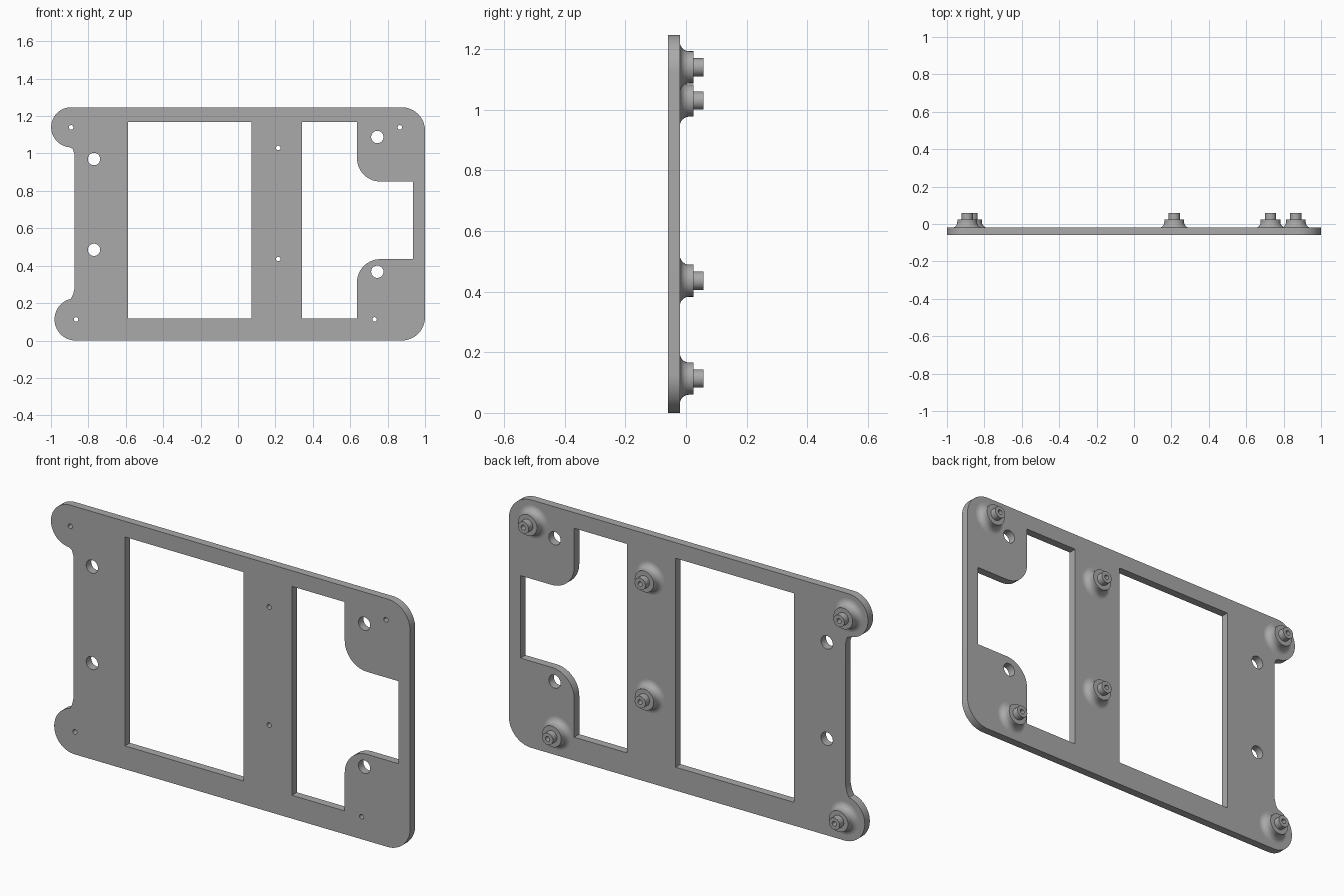
import bpy, bmesh
from math import sin, cos, pi, radians
from mathutils import Vector, Matrix

cube = bpy.data.objects.get("Cube")
if cube:
    bpy.data.objects.remove(cube)

# Single grey plastic
grey = bpy.data.materials.new("grey plastic")
grey.use_nodes = True
colour = (0.4, 0.4, 0.4, 1)
grey.diffuse_color = colour
grey.node_tree.nodes["Principled BSDF"].inputs["Base Color"].default_value = colour

BACK, FRONT = -0.02, -0.06
BORE = 0.012


def arc(cx, cz, r, a0, a1, n=16):
    angles = [radians(a0 + (a1 - a0) * i / n) for i in range(n + 1)]
    return [(cx + r * cos(a), cz + r * sin(a)) for a in angles]


def circle(cx, cz, r, n=32):
    return arc(cx, cz, r, 0, 360, n)[:-1]


def smooth(obj):
    bpy.ops.object.select_all(action='DESELECT')
    obj.select_set(True)
    bpy.context.view_layer.objects.active = obj
    bpy.ops.object.shade_smooth_by_angle(angle=radians(30))


# Plate outline with two ears on one side, rounded corners on the other
outline = (arc(-0.892, 1.14, 0.107, 90, 266, 32)
           + [(-0.883, 1.024), (-0.874, 0.995), (-0.874, 0.28), (-0.882, 0.245)]
           + arc(-0.868, 0.113, 0.113, 103, 270, 32)
           + arc(0.875, 0.125, 0.125, 270, 360)
           + arc(0.875, 1.122, 0.125, 0, 90))

# Large window, and narrow window that widens between two rounded tabs
low, high = 0.117, 1.168
large_window = [(-0.587, low), (0.072, low), (0.072, high), (-0.587, high)]
notched_window = ([(0.342, low), (0.636, low)]
                  + arc(0.761, 0.31, 0.125, 180, 90)
                  + [(0.935, 0.435), (0.935, 0.85)]
                  + arc(0.761, 0.975, 0.125, 270, 180)
                  + [(0.636, high), (0.342, high)])

screw_holes = [(-0.77, 0.97), (-0.77, 0.485), (0.745, 1.088), (0.745, 0.368)]
standoffs = [(-0.892, 1.14), (0.865, 1.14), (0.215, 1.03),
             (0.215, 0.436), (-0.866, 0.113), (0.73, 0.113)]

loops = [outline, large_window, notched_window]
loops += [circle(x, z, 0.033) for x, z in screw_holes]
loops += [circle(x, z, BORE, 24) for x, z in standoffs]

# Plate: filled flat curve, extruded and stood upright
curve = bpy.data.curves.new("plate", 'CURVE')
curve.dimensions = '2D'
curve.fill_mode = 'BOTH'
curve.extrude = (BACK - FRONT) / 2
for points in loops:
    spline = curve.splines.new('POLY')
    spline.points.add(len(points) - 1)
    for p, (x, z) in zip(spline.points, points):
        p.co = (x, z, 0, 1)
    spline.use_cyclic_u = True
curve.materials.append(grey)
plate = bpy.data.objects.new("plate", curve)
bpy.context.collection.objects.link(plate)
plate.matrix_world = (Matrix.Translation((0, (BACK + FRONT) / 2, 0))
                      @ Matrix.Rotation(pi / 2, 4, 'X'))
bpy.ops.object.select_all(action='DESELECT')
plate.select_set(True)
bpy.context.view_layer.objects.active = plate
bpy.ops.object.convert(target='MESH')
smooth(plate)

# Standoff: filleted foot, boss and hollow pin, turned about the y axis
BOSS, FILLET, PIN = 0.053, 0.03, 0.03
profile = arc(BOSS + FILLET, BACK + FILLET, FILLET, 270, 180, 8)
profile += [(BOSS, 0.025), (PIN, 0.025), (PIN, 0.058), (BORE, 0.058), (BORE, BACK)]

bm = bmesh.new()
verts = [bm.verts.new((r, y, 0)) for r, y in profile]
edges = [bm.edges.new(pair) for pair in zip(verts, verts[1:])]
bmesh.ops.spin(bm, geom=verts + edges, cent=Vector(), axis=(0, 1, 0),
               angle=2 * pi, steps=32)
bmesh.ops.remove_doubles(bm, verts=bm.verts, dist=0.0001)
bmesh.ops.recalc_face_normals(bm, faces=bm.faces)
# Make the boss top face backwards (+y)
top = max(bm.faces, key=lambda f: f.calc_center_median().y)
if top.normal.y < 0:
    bmesh.ops.reverse_faces(bm, faces=bm.faces)
mesh = bpy.data.meshes.new("standoff")
bm.to_mesh(mesh)
bm.free()
mesh.materials.append(grey)
for i, (x, z) in enumerate(standoffs, 1):
    standoff = bpy.data.objects.new(f"standoff_{i}", mesh)
    standoff.location = (x, 0, z)
    bpy.context.collection.objects.link(standoff)
smooth(standoff)
